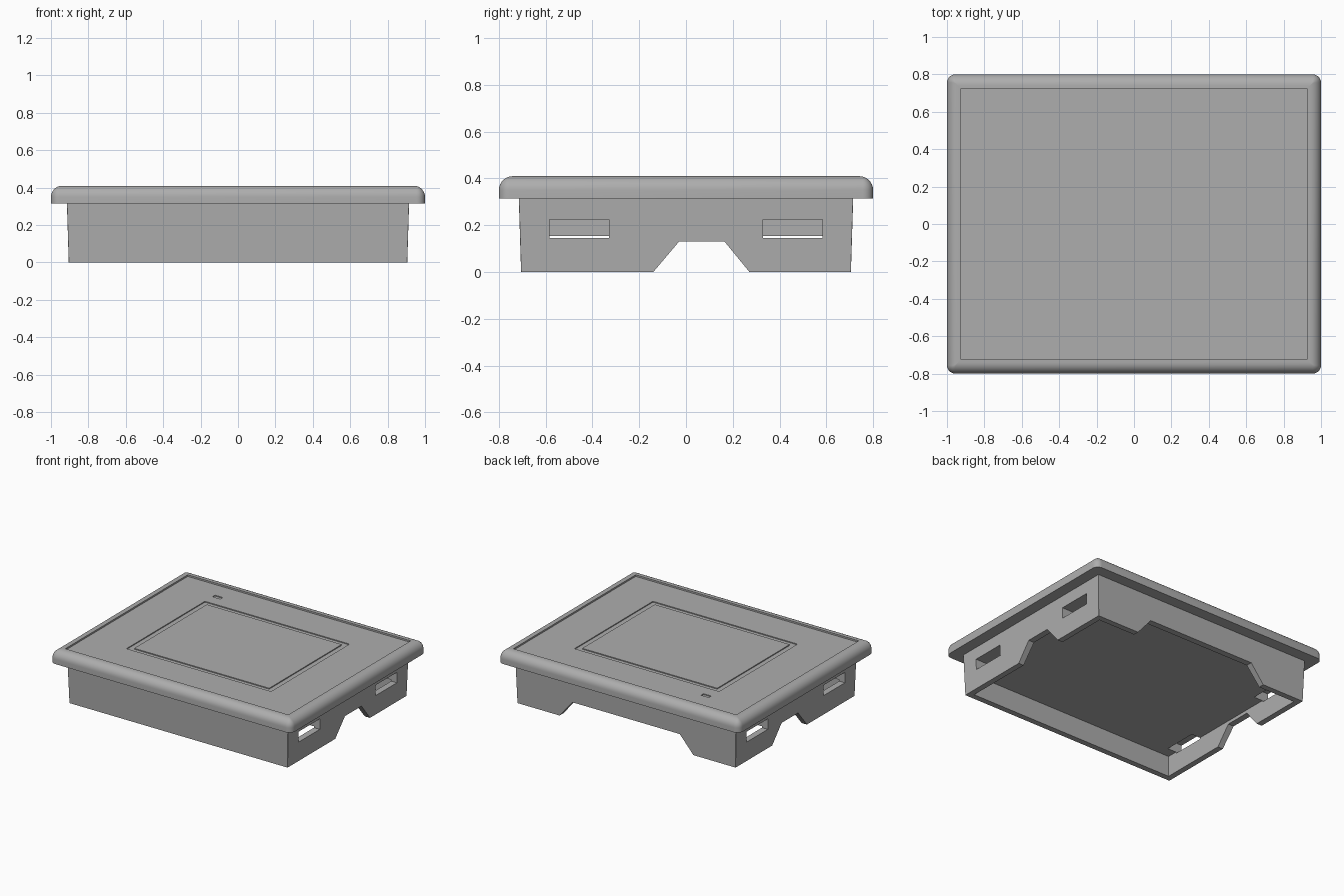
import bpy, bmesh, math
from mathutils import Vector

if "Cube" in bpy.data.objects:
    bpy.data.objects.remove(bpy.data.objects["Cube"])

GREY = (0.42, 0.42, 0.42, 1)
mat = bpy.data.materials.new("plain grey")
mat.use_nodes = True
mat.diffuse_color = GREY
mat.node_tree.nodes["Principled BSDF"].inputs["Base Color"].default_value = GREY

HALF_X, HALF_Y = 1.0, 0.8       # bezel half sizes
BOTTOM, TOP = 0.315, 0.41       # bezel heights
CORNER, FILLET = 0.045, 0.06
CEILING = 0.155                 # underside of the recessed base


def make(name, bm):
    bmesh.ops.recalc_face_normals(bm, faces=bm.faces)
    mesh = bpy.data.meshes.new(name)
    bm.to_mesh(mesh)
    bm.free()
    mesh.materials.append(mat)
    obj = bpy.data.objects.new(name, mesh)
    bpy.context.collection.objects.link(obj)
    return obj


def loft(name, rings):
    """Skin a stack of equal-length point rings and cap both ends."""
    bm = bmesh.new()
    loops = [[bm.verts.new(p) for p in ring] for ring in rings]
    n = len(loops[0])
    for a, b in zip(loops, loops[1:]):
        for i in range(n):
            j = (i + 1) % n
            bm.faces.new((a[i], a[j], b[j], b[i]))
    bm.faces.new(loops[0])
    bm.faces.new(loops[-1])
    return make(name, bm)


def rectangle(hx, hy, z, r=0.0, steps=6):
    points = []
    for k, (sx, sy) in enumerate([(1, 1), (-1, 1), (-1, -1), (1, -1)]):
        for i in range(steps + 1):
            a = math.pi / 2 * (k + i / steps)
            points.append(Vector((sx * (hx - r) + r * math.cos(a),
                                  sy * (hy - r) + r * math.sin(a), z)))
    return points


def box(name, x0, x1, y0, y1, z0, z1):
    corners = [(x0, y0), (x1, y0), (x1, y1), (x0, y1)]
    return loft(name, [[(x, y, z) for x, y in corners] for z in (z0, z1)])


def cut(target, cutter):
    mod = target.modifiers.new("cut", "BOOLEAN")
    mod.operation = "DIFFERENCE"
    mod.solver = "EXACT"
    mod.object = cutter
    bpy.context.view_layer.objects.active = target
    bpy.ops.object.modifier_apply(modifier=mod.name)
    bpy.data.objects.remove(cutter)


# Bezel: rounded rim, sunken panel and a shallow frame groove around the screen
rings = [rectangle(HALF_X, HALF_Y, BOTTOM, CORNER)]
for i in range(9):
    a = math.pi / 2 * i / 8
    inset = FILLET * (1 - math.cos(a))
    rings.append(rectangle(HALF_X - inset, HALF_Y - inset,
                           TOP - FILLET * (1 - math.sin(a)),
                           max(CORNER - inset, 0.002)))
panel_z = TOP - 0.012
groove_z = panel_z - 0.007
for hx, hy, z in [(0.925, 0.725, TOP), (0.925, 0.725, panel_z),
                  (0.6, 0.465, panel_z), (0.6, 0.465, groove_z),
                  (0.56, 0.43, groove_z), (0.56, 0.43, panel_z)]:
    rings.append(rectangle(hx, hy, z, 0.001))
bezel = loft("bezel", rings)

# Small indicator recess near the back corner of the panel
cut(bezel, box("indicator_cutter", -0.6, -0.535, 0.555, 0.585, groove_z, TOP + 0.1))

# Housing: slightly drafted box, hollow underneath
housing = loft("housing", [rectangle(0.905, 0.705, 0, 0.001, 1),
                           rectangle(0.915, 0.715, BOTTOM + 0.01, 0.001, 1)])
cut(housing, box("cavity_cutter", -0.862, 0.862, -0.662, 0.662, -0.1, CEILING))


def notch(low, high, along_x, start, end):
    """Tapered opening rising from the bottom edge."""
    grow = (high[0] - low[0]) / 0.13 * 0.05
    profile = [(low[0] - grow, -0.05), (low[1] + grow, -0.05),
               (high[1], 0.13), (high[0], 0.13)]
    if along_x:
        return loft("notch_cutter", [[(d, p, z) for p, z in profile] for d in (start, end)])
    return loft("notch_cutter", [[(p, d, z) for p, z in profile] for d in (start, end)])


# Side notches, back notch and latch slots
cut(housing, notch((-0.14, 0.27), (-0.03, 0.165), True, -1.1, 1.1))
cut(housing, notch((-0.555, 0.555), (-0.445, 0.445), False, 0.5, 1.0))
for sx in (-1, 1):
    for sy in (-1, 1):
        xs = sorted((sx * 0.79, sx * 1.1))
        ys = sorted((sy * 0.33, sy * 0.583))
        cut(housing, box("slot_cutter", *xs, *ys, 0.145, 0.225))

# Smooth the rounded rim only
bpy.ops.object.select_all(action="DESELECT")
bezel.select_set(True)
bpy.context.view_layer.objects.active = bezel
bpy.ops.object.shade_smooth_by_angle(angle=math.radians(30))
